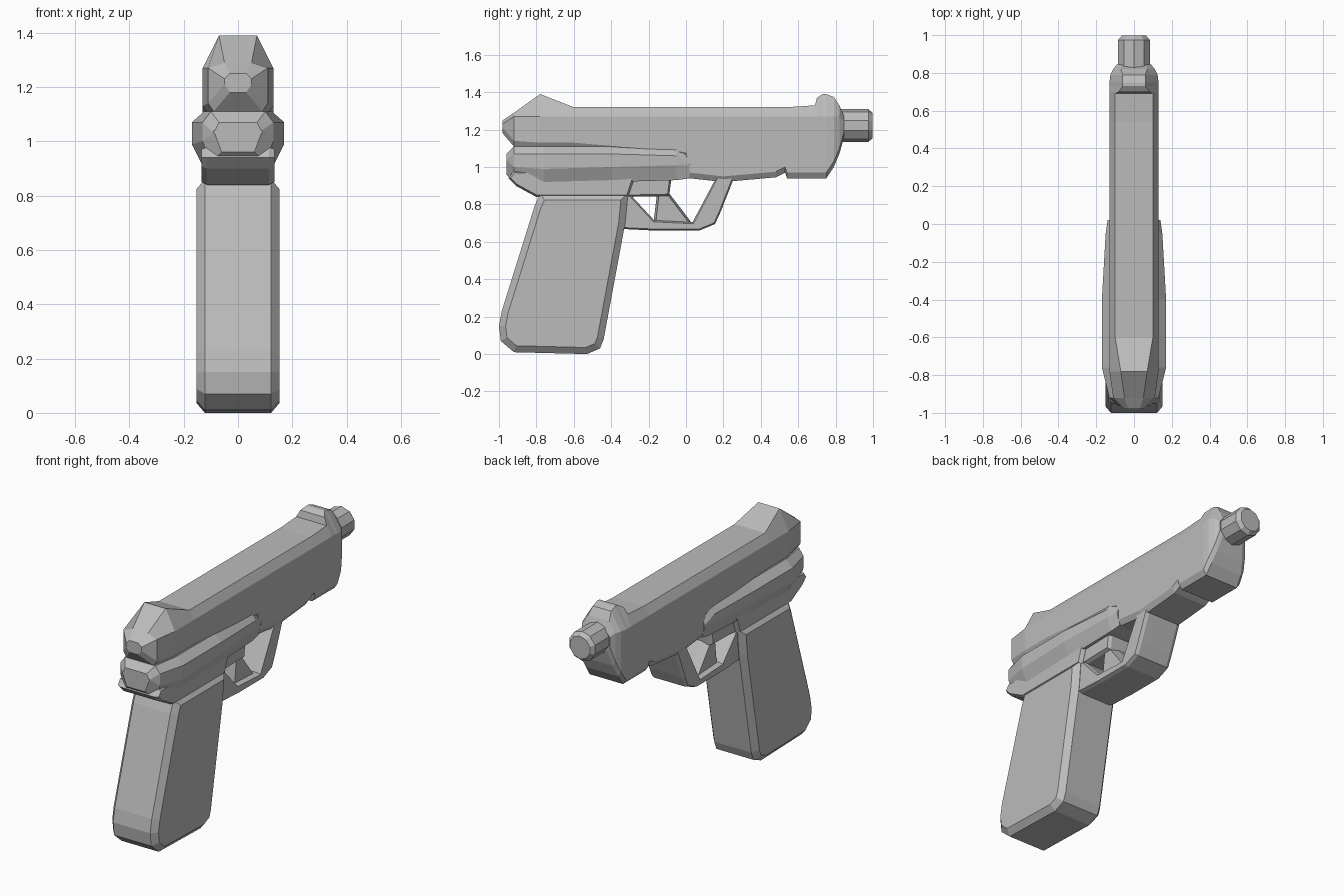
import bpy
import bmesh
import math
from mathutils import Vector, Matrix

cube = bpy.data.objects.get("Cube")
if cube:
    bpy.data.objects.remove(cube, do_unlink=True)

# One plain grey for every part
GREY = (0.5, 0.5, 0.5, 1.0)
grey = bpy.data.materials.new("plain grey")
grey.use_nodes = True
grey.diffuse_color = GREY
shader = grey.node_tree.nodes["Principled BSDF"]
shader.inputs["Base Color"].default_value = GREY
shader.inputs["Roughness"].default_value = 0.7


def finish(bm, name):
    """Turn a bmesh into a flat shaded object."""
    bmesh.ops.recalc_face_normals(bm, faces=bm.faces[:])
    mesh = bpy.data.meshes.new(name)
    bm.to_mesh(mesh)
    bm.free()
    mesh.materials.append(grey)
    obj = bpy.data.objects.new(name, mesh)
    bpy.context.scene.collection.objects.link(obj)
    return obj


def skin(name, rings):
    """Bridge closed rings of equal length and cap both ends."""
    bm = bmesh.new()
    loops = [[bm.verts.new(p) for p in ring] for ring in rings]
    for a, b in zip(loops, loops[1:]):
        count = len(a)
        for i in range(count):
            j = (i + 1) % count
            bm.faces.new((a[i], a[j], b[j], b[i]))
    bm.faces.new(loops[0])
    bm.faces.new(loops[-1])
    return finish(bm, name)


def inset(points, distance):
    """Offset a counter-clockwise outline inwards with mitred corners."""
    pts = [Vector(p) for p in points]
    result = []
    for i, p in enumerate(pts):
        before = (p - pts[i - 1]).normalized()
        after = (pts[(i + 1) % len(pts)] - p).normalized()
        n1 = Vector((-before.y, before.x))
        n2 = Vector((-after.y, after.x))
        result.append(p + (n1 + n2) * distance / (1 + n1.dot(n2)))
    return result


def plate(name, outline, half, chamfer, depth):
    """Side outline in y and z, extruded across x with chamfered rims."""
    small = inset(outline, chamfer)
    layers = [(-half, small), (depth - half, outline),
              (half - depth, outline), (half, small)]
    return skin(name, [[(x, p[0], p[1]) for p in pts] for x, pts in layers])


def section(y, corners):
    """Symmetric cross-section from its right-hand corners, top to bottom."""
    left = [(x, y, z) for x, z in corners]
    return left + [(-x, y, z) for x, z in reversed(corners)]


# Slide with rear hump, front sight and stepped underside:
# y, top height, top half width, half width, bottom height
slide = [
    (-0.98, 1.25, 0.03, 0.05, 1.18),
    (-0.92, 1.29, 0.05, 0.11, 1.11),
    (-0.78, 1.39, 0.07, 0.13, 1.1),
    (-0.6, 1.32, 0.1, 0.13, 1.1),
    (0.0, 1.32, 0.1, 0.13, 1.05),
    (0.02, 1.32, 0.1, 0.13, 0.94),
    (0.2, 1.32, 0.1, 0.13, 0.92),
    (0.48, 1.32, 0.1, 0.13, 0.945),
    (0.53, 1.32, 0.1, 0.13, 0.97),
    (0.54, 1.32, 0.1, 0.13, 0.94),
    (0.69, 1.33, 0.1, 0.13, 0.94),
    (0.7, 1.37, 0.08, 0.13, 0.94),
    (0.73, 1.39, 0.06, 0.13, 0.94),
    (0.75, 1.39, 0.06, 0.13, 0.94),
    (0.79, 1.375, 0.06, 0.125, 1.0),
    (0.82, 1.33, 0.07, 0.11, 1.07),
    (0.845, 1.27, 0.07, 0.09, 1.16),
]
rings = []
for y, top, wtop, w, low in slide:
    shoulder = min(1.27, top - 0.02)
    rings.append(section(y, [(wtop, top), (w, shoulder),
                             (w, low + 0.03), (w - 0.02, low)]))
skin("slide", rings)

# Frame rail, widest behind the middle:
# y, top height, top half width, half width, bottom height, bottom half width
frame = [
    (-0.96, 1.07, 0.07, 0.09, 0.96, 0.06),
    (-0.92, 1.11, 0.1, 0.13, 0.92, 0.1),
    (-0.76, 1.11, 0.125, 0.17, 0.91, 0.13),
    (-0.4, 1.11, 0.125, 0.17, 0.92, 0.13),
    (-0.05, 1.1, 0.125, 0.15, 0.93, 0.125),
    (0.02, 1.05, 0.125, 0.14, 0.94, 0.12),
]
rings = []
for y, top, wtop, w, low, wlow in frame:
    rings.append(section(y, [(wtop, top), (w, top - 0.04),
                             (w, low + 0.08), (wlow, low)]))
skin("frame_rail", rings)

# Sloping neck between frame and grip
plate("frame_neck", [(-0.95, 0.94), (-0.91, 0.9), (-0.8, 0.84), (-0.31, 0.84),
                     (-0.27, 0.96), (-0.92, 0.98)], 0.135, 0.01, 0.02)

# Block above the trigger
plate("trigger_block", [(-0.34, 0.84), (-0.09, 0.845), (-0.075, 0.96),
                        (-0.34, 0.96)], 0.11, 0.01, 0.02)

# Grip
plate("grip", [(-0.99, 0.07), (-0.92, 0.01), (-0.53, 0), (-0.46, 0.03),
               (-0.44, 0.08), (-0.325, 0.7), (-0.31, 0.86), (-0.78, 0.86),
               (-0.81, 0.79), (-0.985, 0.23), (-1, 0.15)], 0.152, 0.035, 0.03)

# Trigger guard loop
plate("trigger_guard", [(-0.36, 0.67), (-0.16, 0.66), (0.07, 0.66),
                        (0.155, 0.695), (0.185, 0.76), (0.26, 0.95),
                        (0.165, 0.95), (0.035, 0.705), (-0.17, 0.715),
                        (-0.295, 0.85), (-0.36, 0.85)], 0.12, 0.008, 0.02)

# Trigger
plate("trigger", [(-0.175, 0.69), (0.04, 0.69), (-0.09, 0.86),
                  (-0.155, 0.86)], 0.09, 0.012, 0.05)

# Barrel with a chamfered muzzle
rings = []
for y, radius in ((0.7, 0.088), (0.975, 0.088), (0.997, 0.068)):
    angles = [math.tau * (i + 0.5) / 10 for i in range(10)]
    rings.append([(radius * math.cos(a), y, 1.222 + radius * math.sin(a))
                  for a in angles])
skin("barrel", rings)
